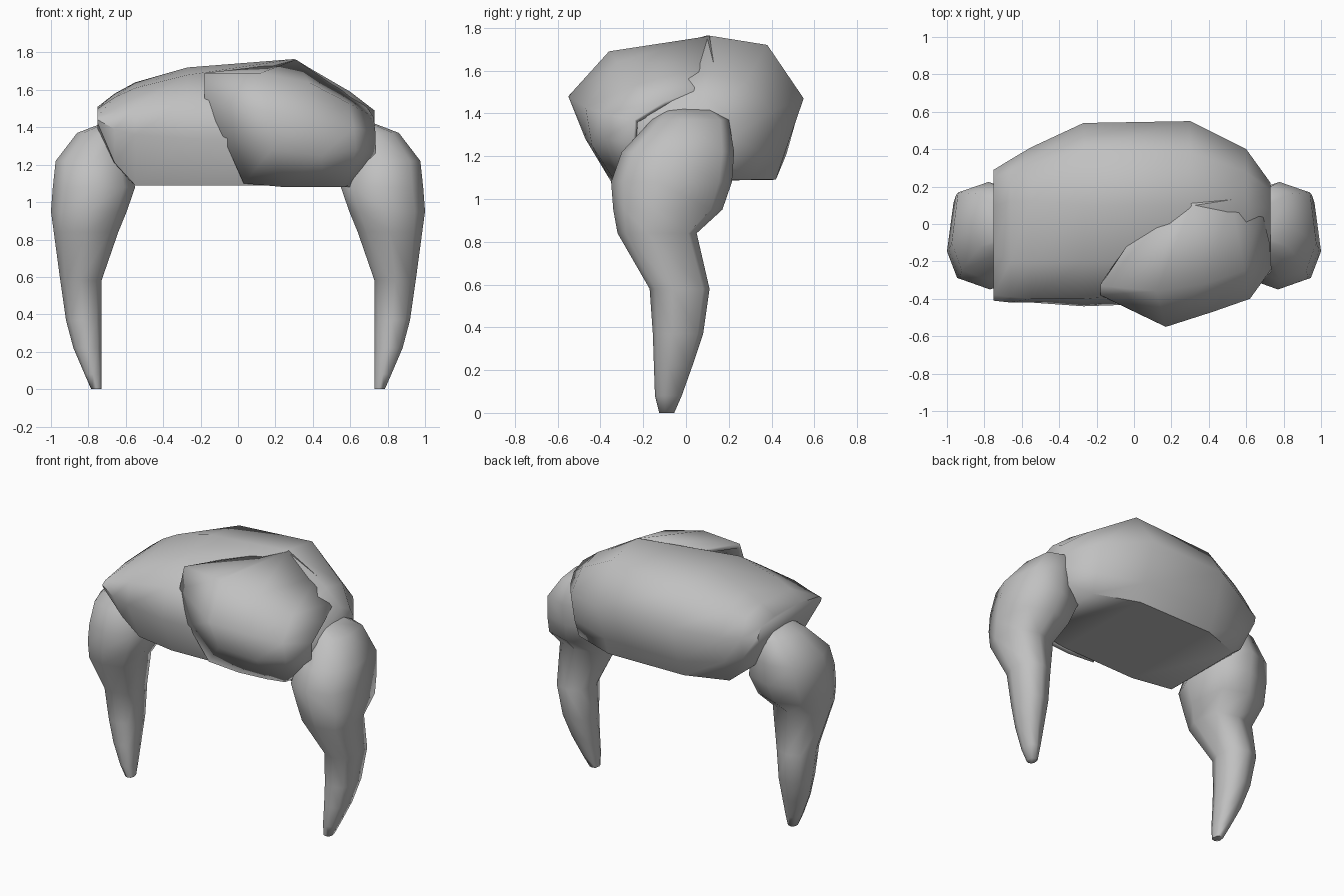
import bpy, bmesh, math

hair = bpy.data.materials.new("hair grey")
hair.diffuse_color = (0.53, 0.53, 0.53, 1)


def loft(name, rings, closed=True, angle=50):
    """Skin a list of equal-length point rows; closed rows get end caps."""
    bm = bmesh.new()
    rows = [[bm.verts.new(p) for p in r] for r in rings]
    n = len(rows[0])
    for a, b in zip(rows, rows[1:]):
        for i in range(n if closed else n - 1):
            j = (i + 1) % n
            bm.faces.new((a[i], a[j], b[j], b[i]))
    if closed:
        bm.faces.new(rows[0])
        bm.faces.new(rows[-1])
    bmesh.ops.recalc_face_normals(bm, faces=bm.faces)
    me = bpy.data.meshes.new(name)
    bm.to_mesh(me)
    bm.free()
    me.materials.append(hair)
    ob = bpy.data.objects.new(name, me)
    bpy.context.collection.objects.link(ob)
    bpy.ops.object.select_all(action='DESELECT')
    ob.select_set(True)
    bpy.context.view_layer.objects.active = ob
    bpy.ops.object.shade_smooth_by_angle(angle=math.radians(angle))
    return ob


# Main cap: (y, z) outlines at stations along x, from front bottom over the top to back bottom
cap = {
    -0.75: [(-.40, 1.42), (-.41, 1.44), (-.38, 1.46), (-.15, 1.50), (.10, 1.51), (.25, 1.49), (.29, 1.43), (.28, 1.39), (.20, 1.36)],
    -0.66: [(-.32, 1.21), (-.42, 1.39), (-.39, 1.48), (-.20, 1.56), (.12, 1.58), (.28, 1.54), (.345, 1.42), (.32, 1.28), (.25, 1.18)],
    -0.55: [(-.29, 1.09), (-.42, 1.36), (-.40, 1.51), (-.20, 1.61), (.12, 1.64), (.32, 1.58), (.41, 1.42), (.38, 1.24), (.31, 1.09)],
    -0.27: [(-.34, 1.09), (-.44, 1.34), (-.40, 1.55), (-.20, 1.68), (.10, 1.72), (.40, 1.67), (.54, 1.46), (.47, 1.21), (.41, 1.09)],
    0.30: [(-.32, 1.09), (-.42, 1.34), (-.36, 1.52), (-.20, 1.62), (.10, 1.765), (.38, 1.72), (.55, 1.47), (.46, 1.21), (.42, 1.09)],
    0.60: [(-.26, 1.08), (-.32, 1.28), (-.27, 1.43), (-.15, 1.51), (.10, 1.59), (.28, 1.55), (.40, 1.41), (.36, 1.22), (.31, 1.09)],
    0.73: [(-.13, 1.20), (-.20, 1.30), (-.17, 1.38), (-.05, 1.45), (.08, 1.49), (.18, 1.45), (.22, 1.38), (.21, 1.28), (.17, 1.18)],
}
loft("hair_cap", [[(x, y, z) for y, z in pts] for x, pts in cap.items()], angle=55)

# Swept fringe: columns running bottom to crown, meeting the cap along the crown ridge
fringe = [
    [(.03, -.36, 1.10), (-.08, -.43, 1.35), (-.18, -.38, 1.56), (-.18, -.33, 1.69), (.00, -.06, 1.695)],
    [(.25, -.35, 1.08), (.18, -.47, 1.28), (.17, -.55, 1.48), (.12, -.36, 1.69), (.20, .06, 1.735)],
    [(.45, -.33, 1.08), (.45, -.44, 1.25), (.42, -.47, 1.43), (.38, -.32, 1.64), (.31, .11, 1.762)],
    [(.57, -.30, 1.08), (.63, -.38, 1.28), (.62, -.40, 1.40), (.59, -.25, 1.53), (.52, .13, 1.63)],
    [(.64, -.20, 1.11), (.735, -.25, 1.26), (.735, -.24, 1.37), (.725, -.10, 1.455), (.68, .08, 1.52)],
]
flap = loft("fringe", fringe, closed=False, angle=75)
# make the sheet face outward, then thicken inward
if flap.data.polygons[0].normal.y > 0:
    flap.data.flip_normals()
thick = flap.modifiers.new("thickness", 'SOLIDIFY')
thick.thickness = 0.03
thick.offset = -1

# Side locks: z, inner x, outer x, front y, back y
lock = [
    (1.42, .60, .73, -.10, .13),
    (1.37, .60, .86, -.16, .20),
    (1.22, .58, .975, -.30, .225),
    (1.08, .55, .99, -.35, .215),
    (0.95, .595, 1.00, -.34, .17),
    (0.84, .64, .985, -.32, .05),
    (0.58, .73, .95, -.17, .11),
    (0.37, .73, .92, -.155, .08),
    (0.22, .73, .88, -.15, .03),
    (0.08, .73, .82, -.145, -.02),
    (0.0, .73, .785, -.125, -.055),
]
for side, name in ((1, "right_lock"), (-1, "left_lock")):
    rings = []
    for z, x0, x1, y0, y1 in lock:
        ring = []
        mid = y0 + (y1 - y0) * 0.38  # widest line sits forward of centre
        for k in range(8):
            a = math.radians(45 * k)
            # fuller corners at the back than at the front
            e = 0.55 if 0 < k < 4 else 0.9
            u = math.copysign(abs(math.cos(a)) ** e, math.cos(a))
            v = math.copysign(abs(math.sin(a)) ** e, math.sin(a))
            reach = y1 - mid if v > 0 else mid - y0
            ring.append((side * ((x0 + x1) / 2 + u * (x1 - x0) / 2), mid + v * reach, z))
        rings.append(ring)
    loft(name, rings, angle=70)
